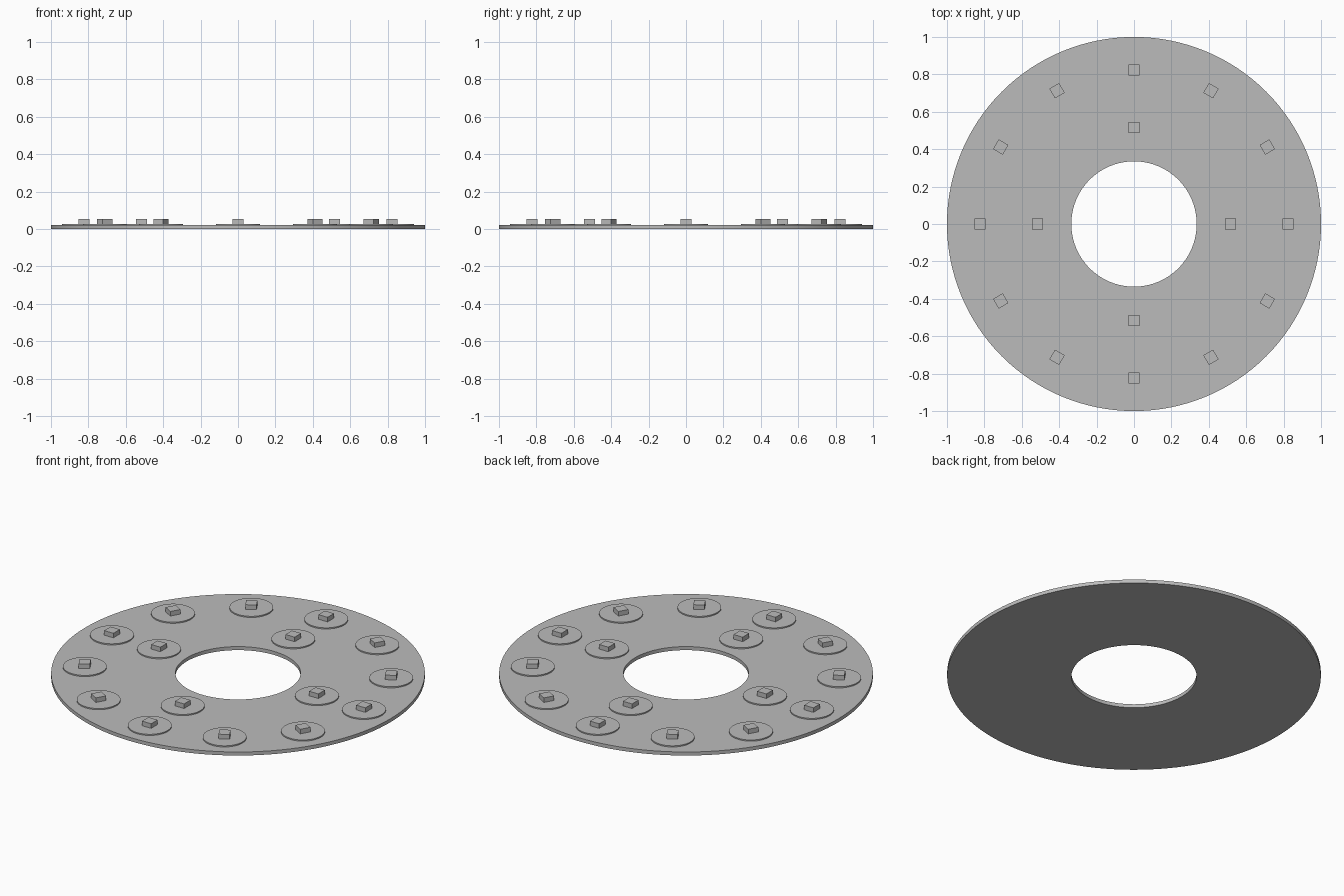
import bpy
import bmesh
from math import cos, sin, pi, tau

cube = bpy.data.objects.get("Cube")
if cube:
    bpy.data.objects.remove(cube, do_unlink=True)

grey = bpy.data.materials.new("light_grey")
grey.use_nodes = True
colour = (0.5, 0.5, 0.5, 1)
grey.diffuse_color = colour
grey.node_tree.nodes["Principled BSDF"].inputs["Base Color"].default_value = colour

RING_TOP, PAD_TOP, BLOCK_TOP = 0.021, 0.028, 0.055
OUTER, INNER = 1.0, 0.335
PAD_RADIUS, BLOCK_SIZE = 0.117, 0.06


def finish(obj, name):
    obj.name = name
    obj.data.materials.append(grey)
    bpy.ops.object.select_all(action='DESELECT')
    obj.select_set(True)
    bpy.context.view_layer.objects.active = obj
    bpy.ops.object.shade_smooth_by_angle(angle=pi / 6)


# Flat annular plate: a rectangular section swept around the z axis
def build_ring(segments=128):
    bm = bmesh.new()
    section = [(INNER, 0), (OUTER, 0), (OUTER, RING_TOP), (INNER, RING_TOP)]
    loops = []
    for i in range(segments):
        a = tau * i / segments
        loops.append([bm.verts.new((r * cos(a), r * sin(a), z)) for r, z in section])
    for i, loop in enumerate(loops):
        following = loops[(i + 1) % segments]
        for j in range(4):
            k = (j + 1) % 4
            bm.faces.new((loop[j], following[j], following[k], loop[k]))
    bmesh.ops.recalc_face_normals(bm, faces=bm.faces)
    mesh = bpy.data.meshes.new("ring_plate")
    bm.to_mesh(mesh)
    bm.free()
    obj = bpy.data.objects.new("ring_plate", mesh)
    bpy.context.collection.objects.link(obj)
    finish(obj, "ring_plate")


# Round pad with a square block on it, turned to face the centre
def add_station(name, radius, angle):
    x, y = radius * cos(angle), radius * sin(angle)
    bpy.ops.mesh.primitive_cylinder_add(
        vertices=48, radius=PAD_RADIUS, depth=PAD_TOP - RING_TOP,
        location=(x, y, (PAD_TOP + RING_TOP) / 2))
    finish(bpy.context.object, name + "_pad")
    bpy.ops.mesh.primitive_cube_add(
        size=1, location=(x, y, (BLOCK_TOP + PAD_TOP) / 2), rotation=(0, 0, angle))
    block = bpy.context.object
    block.scale = (BLOCK_SIZE, BLOCK_SIZE, BLOCK_TOP - PAD_TOP)
    finish(block, name + "_block")


build_ring()

# Outer circle of twelve stations, inner circle of four
for label, count, radius in (("outer", 12, 0.823), ("inner", 4, 0.516)):
    for i in range(count):
        add_station(f"{label}_{i + 1}", radius, tau * i / count)
